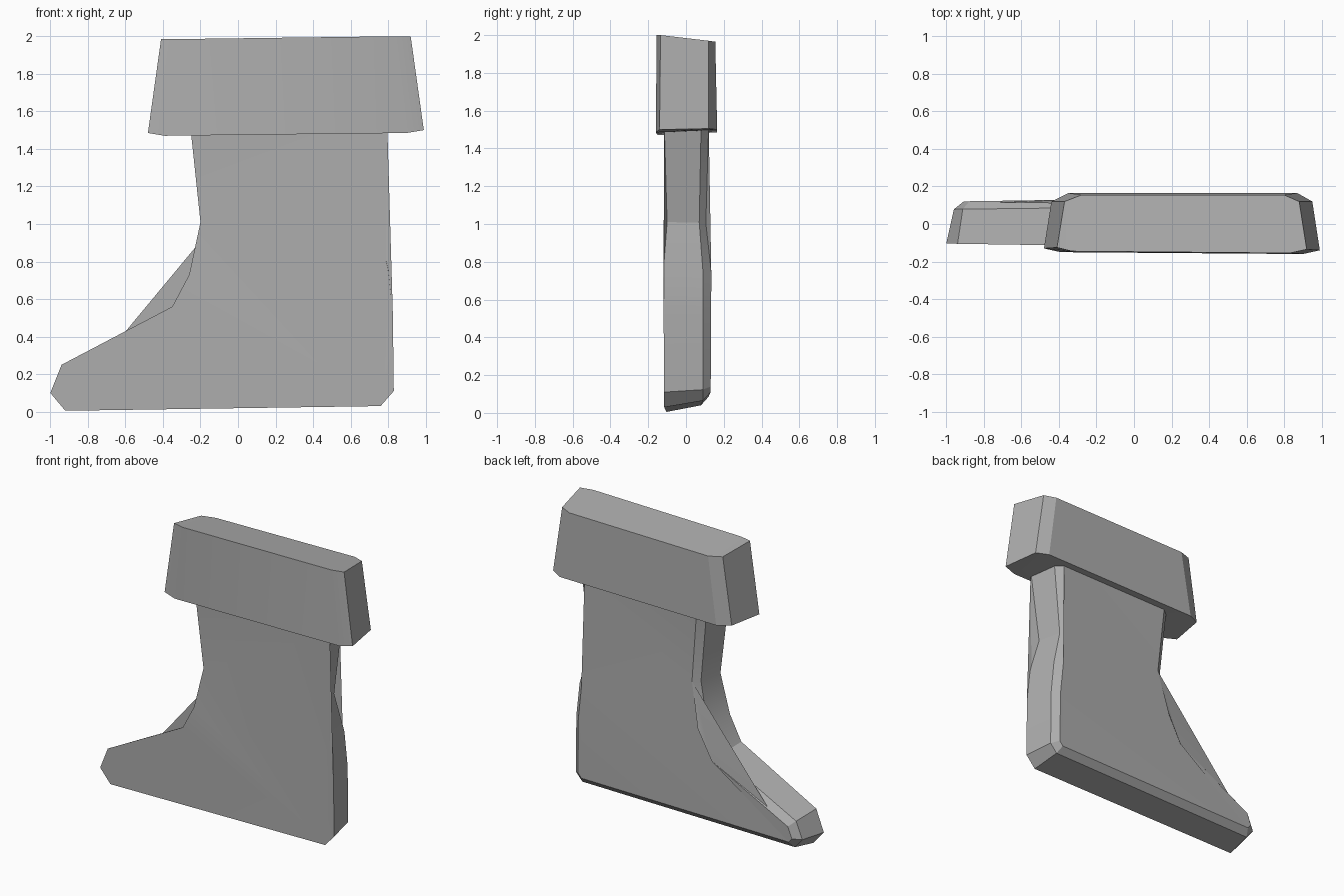
import bpy, bmesh, math
from mathutils import Vector

if "Cube" in bpy.data.objects:
    bpy.data.objects.remove(bpy.data.objects["Cube"])

grey = bpy.data.materials.new("plain grey")
grey.use_nodes = True
COLOUR = (0.42, 0.42, 0.42, 1)
grey.diffuse_color = COLOUR
grey.node_tree.nodes["Principled BSDF"].inputs["Base Color"].default_value = COLOUR


def loft(name, rings):
    """Skin a stack of matching closed rings and cap both ends."""
    bm = bmesh.new()
    loops = [[bm.verts.new(p) for p in ring] for ring in rings]
    for a, b in zip(loops, loops[1:]):
        for i in range(len(a)):
            j = (i + 1) % len(a)
            bm.faces.new((a[i], a[j], b[j], b[i]))
    caps = [bm.faces.new(loops[0]), bm.faces.new(loops[-1])]
    bmesh.ops.triangulate(bm, faces=caps)
    bmesh.ops.recalc_face_normals(bm, faces=bm.faces)
    mesh = bpy.data.meshes.new(name)
    bm.to_mesh(mesh)
    bm.free()
    mesh.materials.append(grey)
    obj = bpy.data.objects.new(name, mesh)
    bpy.context.collection.objects.link(obj)
    return obj


def inset(points, d):
    """Move a clockwise outline inwards by d with mitred corners."""
    result = []
    for i, p in enumerate(points):
        before = (p - points[i - 1]).normalized()
        after = (points[(i + 1) % len(points)] - p).normalized()
        n1 = Vector((before.y, -before.x))
        n2 = Vector((after.y, -after.x))
        q = p + (n1 + n2) * d / (1 + n1.dot(n2))
        if p.y > 1.5:
            q.y = p.y
        result.append(q)
    return result


def depth(z, levels):
    """Interpolate a depth between heights."""
    for (z0, y0), (z1, y1) in zip(levels, levels[1:]):
        if z <= z1:
            return y0 + (y1 - y0) * max(0, z - z0) / (z1 - z0)
    return levels[-1][1]


# Boot: side outline with a bevelled back
outline = [Vector(p) for p in (
    (-0.92, 0.005), (-1.0, 0.10), (-0.94, 0.25), (-0.35, 0.56), (-0.26, 0.73),
    (-0.20, 1.01), (-0.255, 1.53), (0.795, 1.53), (0.735, 1.01), (0.80, 0.76),
    (0.825, 0.52), (0.83, 0.11), (0.76, 0.03))]
HEIGHTS = (0, 0.75, 1.01, 1.5)
layers = ((0, (-0.115, -0.12, -0.10, -0.115)),
          (0.035, (0.09, 0.09, 0.07, 0.08)),
          (0.08, (0.13, 0.135, 0.105, 0.12)))
rings = []
for d, ys in layers:
    levels = list(zip(HEIGHTS, ys))
    flat = inset(outline, d)
    rings.append([(q.x, depth(p.y, levels) + 0.012 * min(0, q.x) * (1 if d else -1), q.y)
                  for p, q in zip(outline, flat)])
boot = loft("boot", rings)

# Cuff: tilted eight-sided band that flares downwards
cuff_bottom = [(-0.48, -0.13, 1.485), (-0.39, -0.15, 1.47), (0.90, -0.16, 1.485),
               (0.99, -0.14, 1.50), (0.95, 0.12, 1.505), (0.87, 0.165, 1.50),
               (-0.35, 0.165, 1.485), (-0.44, 0.12, 1.49)]
cuff_top = [(-0.41, -0.125, 1.985), (-0.33, -0.145, 1.985), (0.83, -0.155, 2.0),
            (0.92, -0.135, 2.0), (0.88, 0.12, 1.97), (0.80, 0.155, 1.965),
            (-0.28, 0.155, 1.95), (-0.37, 0.12, 1.955)]
cuff = loft("cuff", [cuff_bottom, cuff_top])

for obj in (boot, cuff):
    bpy.ops.object.select_all(action="DESELECT")
    obj.select_set(True)
    bpy.context.view_layer.objects.active = obj
    bpy.ops.object.shade_smooth_by_angle(angle=math.radians(20))
